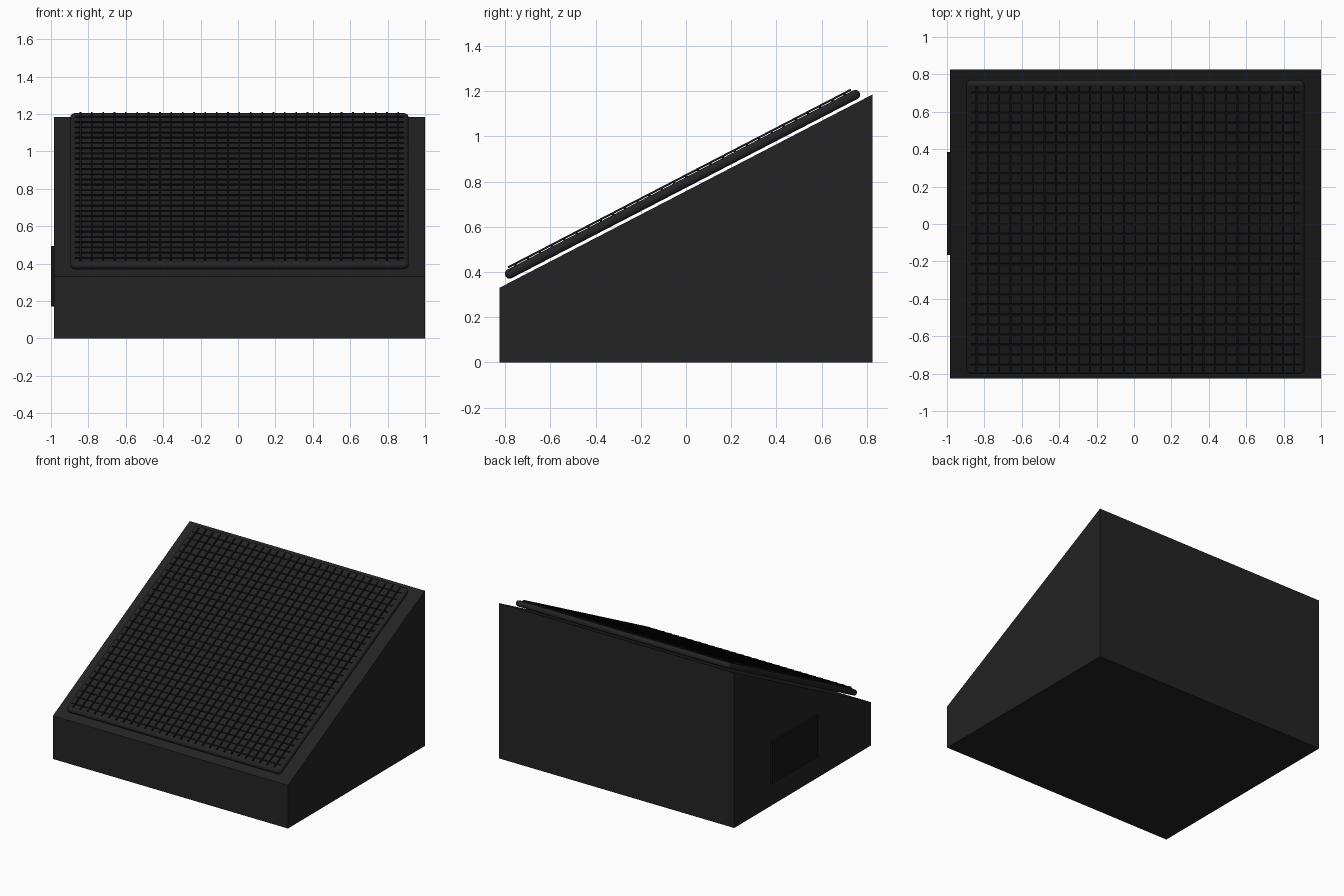
import bpy, bmesh, math
from mathutils import Matrix, Vector

if "Cube" in bpy.data.objects:
    bpy.data.objects.remove(bpy.data.objects["Cube"])


def material(name, value):
    m = bpy.data.materials.new(name)
    m.diffuse_color = (value, value, value, 1)
    m.use_nodes = True
    m.node_tree.nodes["Principled BSDF"].inputs["Base Color"].default_value = m.diffuse_color
    return m


charcoal = material("charcoal", 0.017)
black = material("black", 0.008)

CX = 0.0075                                   # body centre in x
FRONT_Z, BACK_Z, HALF_Y = 0.33, 1.185, 0.825
ANGLE = math.atan2(BACK_Z - FRONT_Z, 2 * HALF_Y)
# local frame of the sloping face: x across, y up the slope, z outward
SLOPE = Matrix.Translation((CX, 0, (FRONT_Z + BACK_Z) / 2)) @ Matrix.Rotation(ANGLE, 4, 'X')


def finish(name, bm, mat, matrix=Matrix()):
    bmesh.ops.recalc_face_normals(bm, faces=bm.faces)
    mesh = bpy.data.meshes.new(name)
    bm.to_mesh(mesh)
    bm.free()
    mesh.materials.append(mat)
    ob = bpy.data.objects.new(name, mesh)
    bpy.context.collection.objects.link(ob)
    ob.matrix_world = matrix
    return ob


def add_box(bm, center, size):
    bmesh.ops.create_cube(bm, size=1, matrix=Matrix.Translation(center) @ Matrix.Diagonal((*size, 1)))


def extrude_profile(bm, points, offset):
    face = bm.faces.new([bm.verts.new(p) for p in points])
    ext = bmesh.ops.extrude_face_region(bm, geom=[face])
    verts = [v for v in ext["geom"] if isinstance(v, bmesh.types.BMVert)]
    bmesh.ops.translate(bm, verts=verts, vec=offset)


# wedge cabinet
bm = bmesh.new()
x0, x1 = -0.985, 1.0
side = [(-HALF_Y, 0), (HALF_Y, 0), (HALF_Y, BACK_Z), (-HALF_Y, FRONT_Z)]
extrude_profile(bm, [(x0, y, z) for y, z in side], Vector((x1 - x0, 0, 0)))
finish("cabinet", bm, charcoal)

# connector plate on the left side
bm = bmesh.new()
add_box(bm, (-0.99, 0.11, 0.333), (0.02, 0.55, 0.325))
finish("connector_plate", bm, black)

# floating grille panel with rounded corners and rounded rim
bm = bmesh.new()
hx, hy, r = 0.905, 0.882, 0.03
outline = []
for sx, sy, start in ((1, 1, 0), (-1, 1, 90), (-1, -1, 180), (1, -1, 270)):
    for i in range(5):
        a = math.radians(start + i * 22.5)
        outline.append((sx * (hx - r) + r * math.cos(a), sy * (hy - r) + r * math.sin(a), 0.013))
extrude_profile(bm, outline, Vector((0, 0, 0.042)))
panel = finish("grille_panel", bm, charcoal, SLOPE)
bevel = panel.modifiers.new("rounded_rim", 'BEVEL')
bevel.width, bevel.segments = 0.019, 4
bevel.limit_method, bevel.angle_limit = 'ANGLE', math.radians(60)
bpy.context.view_layer.objects.active = panel
panel.select_set(True)
bpy.ops.object.shade_smooth_by_angle(angle=math.radians(40))


# wire mesh: cross wires sunk in the panel, long wires lying above them
def wires(name, count, spacing, length, height, along_x):
    bm = bmesh.new()
    for i in range(count):
        p = (i - (count - 1) / 2) * spacing
        if along_x:
            add_box(bm, (0, p, height), (length, 0.011, 0.011))
        else:
            add_box(bm, (p, 0, height), (0.009, length, 0.009))
    finish(name, bm, black, SLOPE)


wires("cross_wires", 28, 0.0607, 1.76, 0.0545, True)
wires("long_wires", 29, 0.0607, 1.71, 0.0625, False)
